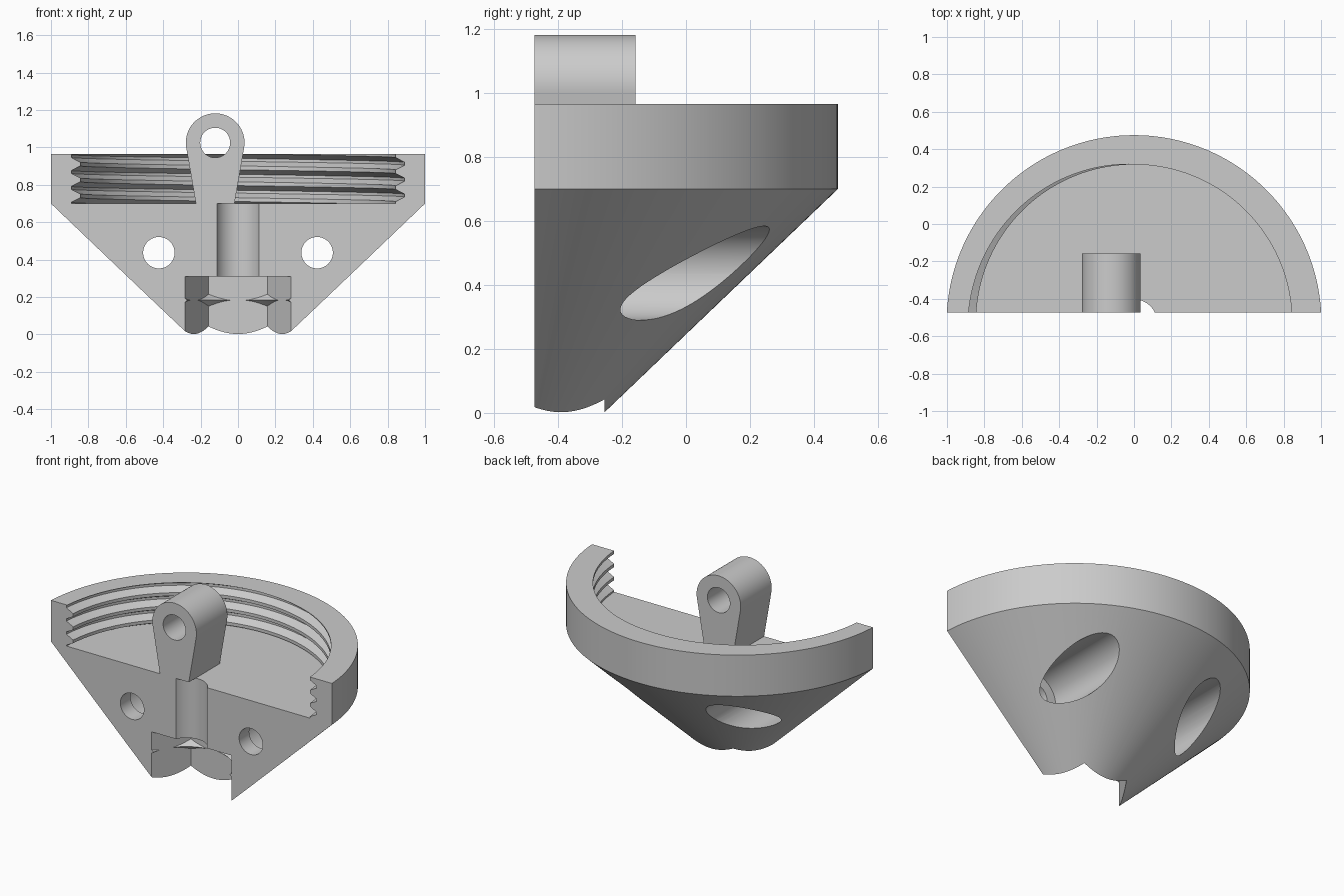
import bpy, bmesh, math
from mathutils import Matrix, Vector

cube = bpy.data.objects.get("Cube")
if cube:
    bpy.data.objects.remove(cube)

AXIS_Y = -0.527      # revolve axis
CUT_Y = -0.473       # flat split face
FLOOR, RIM = 0.70, 0.965
PITCH = 0.085

grey = bpy.data.materials.new("plain_grey")
grey.use_nodes = True
grey.diffuse_color = (0.6, 0.6, 0.6, 1)
grey.node_tree.nodes["Principled BSDF"].inputs["Base Color"].default_value = (0.6, 0.6, 0.6, 1)


def make(name, bm):
    bmesh.ops.recalc_face_normals(bm, faces=bm.faces)
    mesh = bpy.data.meshes.new(name)
    bm.to_mesh(mesh)
    bm.free()
    ob = bpy.data.objects.new(name, mesh)
    bpy.context.collection.objects.link(ob)
    mesh.materials.append(grey)
    return ob


def lathe(name, profile, n=160):
    """Solid of revolution about the main axis from (radius, z) pairs."""
    bm = bmesh.new()
    rings = []
    for r, z in profile:
        rings.append([bm.verts.new((r * math.cos(math.tau * i / n),
                                    AXIS_Y + r * math.sin(math.tau * i / n), z))
                      for i in range(n)])
    for a, b in zip(rings, rings[1:]):
        for i in range(n):
            j = (i + 1) % n
            bm.faces.new((a[i], a[j], b[j], b[i]))
    bm.faces.new(rings[0])
    bm.faces.new(rings[-1])
    return make(name, bm)


def extrude_y(name, outline, y0, y1):
    """Prism along y from (x, z) pairs."""
    bm = bmesh.new()
    face = bm.faces.new([bm.verts.new((x, y0, z)) for x, z in outline])
    out = bmesh.ops.extrude_face_region(bm, geom=[face])
    bmesh.ops.translate(bm, vec=(0, y1 - y0, 0),
                        verts=[v for v in out["geom"] if isinstance(v, bmesh.types.BMVert)])
    return make(name, bm)


def arc(cx, cz, r, a0=0, a1=360, n=64, closed=True):
    steps = n if closed else n - 1
    angles = [math.radians(a0 + (a1 - a0) * i / steps) for i in range(n)]
    return [(cx + r * math.cos(a), cz + r * math.sin(a)) for a in angles]


def combine(ob, cutter, operation="DIFFERENCE"):
    cutter.hide_render = True
    mod = ob.modifiers.new("cut", "BOOLEAN")
    mod.operation, mod.object, mod.solver = operation, cutter, "EXACT"
    bpy.context.view_layer.objects.active = ob
    bpy.ops.object.modifier_apply(modifier=mod.name)
    bpy.data.objects.remove(cutter)


def thread_cutter():
    """Half-turn helical plug with a flat bottom on the cup floor."""
    tooth, groove = 0.845, 0.893
    shape = [(-0.09, groove), (0.09, groove), (0.38, tooth), (0.62, tooth)]
    bm = bmesh.new()
    n = 96
    sections = []
    for i in range(n + 1):
        a = math.pi * i / n
        base = 0.912 + PITCH * a / math.tau
        pts = [(0, 0.5)]
        pts += [(r, base + PITCH * (k + f)) for k in range(-4, 3) for f, r in shape]
        pts.append((0, 1.3))
        sections.append([bm.verts.new((r * math.cos(a), AXIS_Y + r * math.sin(a), z))
                         for r, z in pts])
    for a, b in zip(sections, sections[1:]):
        for k in range(len(a) - 1):
            bm.faces.new((a[k], a[k + 1], b[k + 1], b[k]))
    bm.faces.new(sections[0])
    bm.faces.new(sections[-1])
    bmesh.ops.remove_doubles(bm, verts=bm.verts, dist=1e-5)
    cut = bmesh.ops.bisect_plane(bm, geom=bm.verts[:] + bm.edges[:] + bm.faces[:],
                                 plane_co=(0, 0, FLOOR), plane_no=(0, 0, 1), clear_inner=True)
    rim = [e for e in bm.edges if e.is_boundary]
    bmesh.ops.holes_fill(bm, edges=rim)
    return make("thread_cutter", bm)


# Cone and rim, one solid of revolution
body = lathe("split_cone_body", [(0.215, -0.053), (1.002, FLOOR), (1.002, RIM)])

# Threaded cup
combine(body, thread_cutter())

# Shaft hole
combine(body, lathe("shaft_cutter", [(0.124, 0.2), (0.124, 0.75)], 64))

# Hex nut pocket with small retaining ridges in its corners
nut = lathe("nut_cutter", [(0.315, -0.2), (0.315, 0.31)], 6)
waist = lathe("ridge_shape", [(0.34, -0.3), (0.34, 0.13), (0.276, 0.183),
                              (0.34, 0.236), (0.34, 0.4)], 96)
combine(nut, waist, "INTERSECT")
combine(body, nut)

# Screw holes with counterbores from the back
for side in (-1, 1):
    x, z = side * 0.423, 0.437
    combine(body, extrude_y("screw_cutter", arc(x, z, 0.084), -0.8, 0.5))
    combine(body, extrude_y("counterbore_cutter", arc(x, z, 0.147), -0.37, 0.8))

# Flat split face
combine(body, extrude_y("split_cutter", [(-2, -1), (2, -1), (2, 2), (-2, 2)], -3, CUT_Y))

# Tapered lug with a cross hole
lug_x, lug_z = -0.122, 1.025
outline = arc(lug_x, lug_z, 0.157, -10, 190, 48, False)
outline += [(lug_x - 0.103, FLOOR), (lug_x + 0.103, FLOOR)]
lug = extrude_y("eyelet_lug", outline, CUT_Y, -0.158)
combine(lug, extrude_y("eyelet_cutter", arc(lug_x, lug_z, 0.08), -0.8, 0.3))

# Smooth curved walls, keep edges crisp
for ob in (body, lug):
    bpy.ops.object.select_all(action="DESELECT")
    ob.select_set(True)
    bpy.context.view_layer.objects.active = ob
    bpy.ops.object.shade_smooth_by_angle(angle=math.radians(25))
